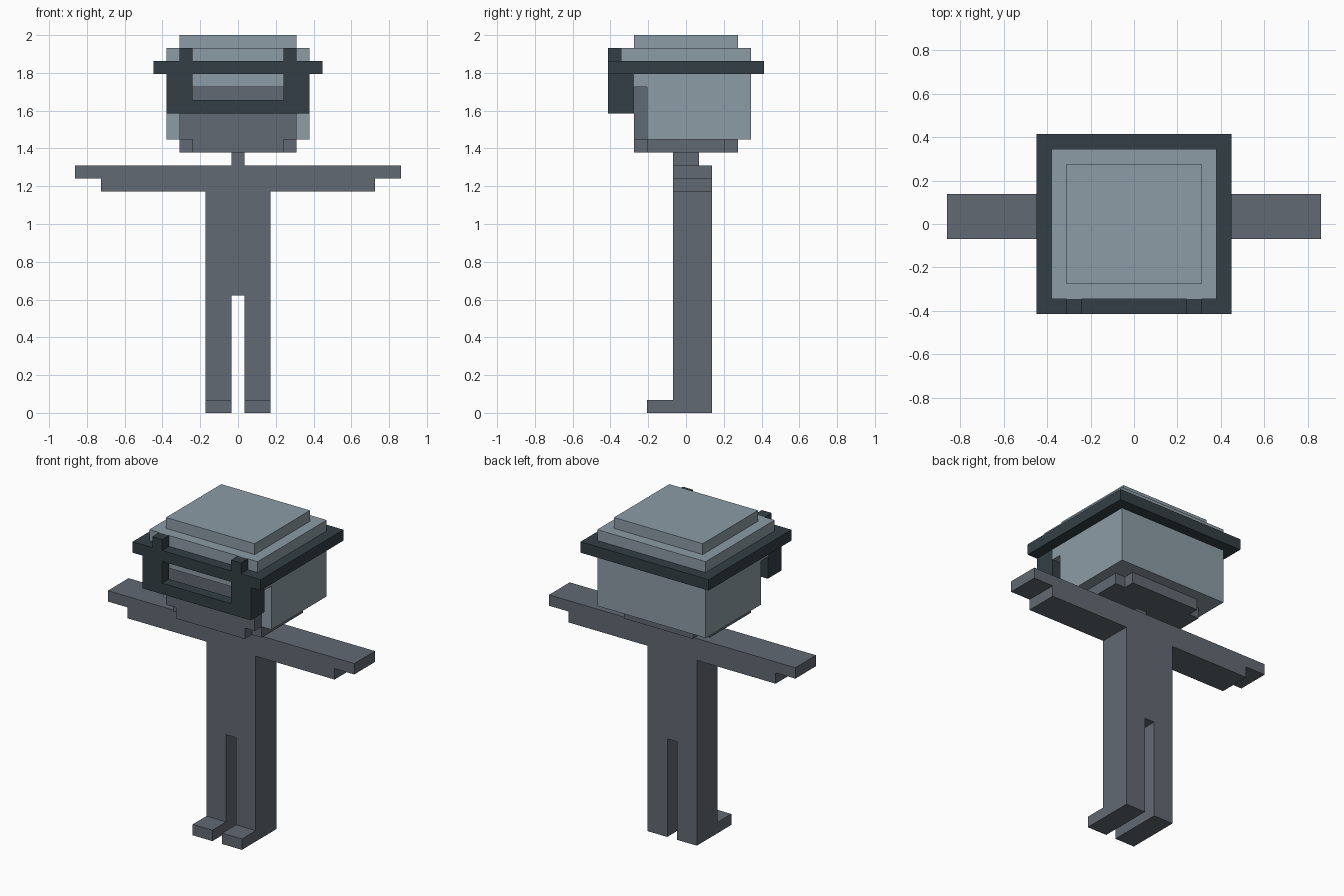
import bpy, bmesh

cube = bpy.data.objects.get("Cube")
if cube:
    bpy.data.objects.remove(cube, do_unlink=True)

U = 2 / 29  # block size


def material(name, color):
    m = bpy.data.materials.new(name)
    m.use_nodes = True
    m.diffuse_color = (*color, 1)
    m.node_tree.nodes["Principled BSDF"].inputs["Base Color"].default_value = (*color, 1)
    return m


SLATE = material("slate grey", (0.122, 0.144, 0.171))
PALE = material("pale blue grey", (0.266, 0.332, 0.381))
DARK = material("dark teal grey", (0.033, 0.050, 0.060))


def extrude(name, outline, y0, y1, mat, mirror=False):
    """Extrude an x-z outline, in block units, from y0 to y1."""
    bm = bmesh.new()
    face = bm.faces.new([bm.verts.new((x * U, y0 * U, z * U)) for x, z in outline])
    new = bmesh.ops.extrude_face_region(bm, geom=[face])["geom"]
    bmesh.ops.translate(bm, vec=(0, (y1 - y0) * U, 0),
                        verts=[v for v in new if isinstance(v, bmesh.types.BMVert)])
    bmesh.ops.recalc_face_normals(bm, faces=bm.faces)
    mesh = bpy.data.meshes.new(name)
    bm.to_mesh(mesh)
    bm.free()
    mesh.materials.append(mat)
    ob = bpy.data.objects.new(name, mesh)
    bpy.context.collection.objects.link(ob)
    if mirror:
        ob.modifiers.new("Mirror", "MIRROR")
    return ob


def box(name, x, y, z, mat, mirror=False):
    outline = [(x[0], z[0]), (x[1], z[0]), (x[1], z[1]), (x[0], z[1])]
    return extrude(name, outline, *y, mat, mirror)


def wide(half):
    return (-half, half)


# Body: one stepped silhouette for legs, torso and arms
half = [(0.5, 9), (0.5, 0), (2.5, 0), (2.5, 17), (10.5, 17), (10.5, 18), (12.5, 18), (12.5, 19)]
extrude("body", half + [(-x, z) for x, z in reversed(half)], -1, 2, SLATE)
box("feet", (0.5, 2.5), (-3, -1), (0, 1), SLATE, mirror=True)
box("neck", wide(0.5), wide(1), (19, 20), SLATE)

# Head: jaw with notched corners, dark face, pale hood
box("jaw_across", wide(4.5), wide(3), (20, 21), SLATE)
box("jaw_front_to_back", wide(3.5), wide(4), (20, 21), SLATE)
box("face", wide(4.5), (-4, -3), (21, 25), SLATE)
box("hood", wide(5.5), (-3, 5), (21, 26), PALE)
box("hood_front", wide(5.5), (-4, -3), (25, 26), PALE)
box("forehead", wide(4.5), (-5, -4), (25, 26), PALE)
box("crown", wide(5.5), wide(5), (26, 28), PALE)
box("crown_top", wide(4.5), wide(4), (28, 29), PALE)

# Brim and visor frame
box("brim", wide(6.5), wide(6), (26, 27), DARK)
box("visor_bottom", wide(5.5), (-6, -5), (23, 24), DARK)
box("visor_uprights", (3.5, 5.5), (-6, -5), (24, 26), DARK, mirror=True)
box("visor_sides", (4.5, 5.5), (-5, -4), (23, 26), DARK, mirror=True)
box("brim_posts", (3.5, 4.5), (-6, -5), (27, 28), DARK, mirror=True)
